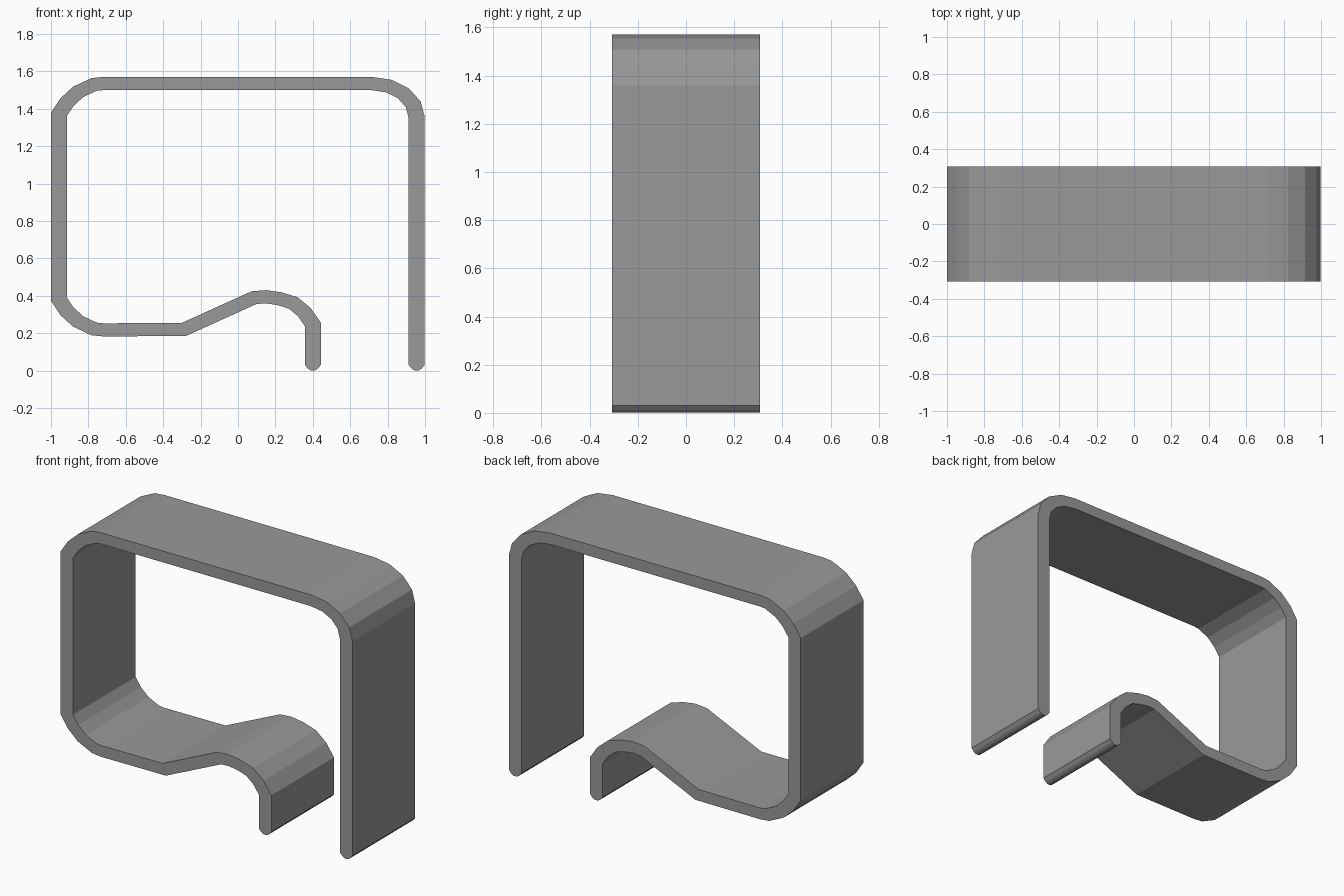
import bpy, bmesh
from math import cos, sin, radians
from mathutils import Vector

cube = bpy.data.objects.get("Cube")
if cube:
    bpy.data.objects.remove(cube, do_unlink=True)

HALF_WIDTH = 0.307
HALF_THICK = 0.035
STRETCH = 1.22  # walls are thicker sideways than vertically


def material(name, color):
    mat = bpy.data.materials.new(name)
    mat.use_nodes = True
    mat.diffuse_color = color
    mat.node_tree.nodes["Principled BSDF"].inputs["Base Color"].default_value = color
    return mat


# Centre line of the strip: right leg, top, left wall, floor, hooked lip
right_bend = [(0.715 + 0.24 * cos(radians(a)), 1.355 + 0.18 * sin(radians(a)))
              for a in (0, 22.5, 45, 67.5, 90)]
left_bend = [(-0.72, 1.535), (-0.77, 1.53), (-0.855, 1.49), (-0.915, 1.435), (-0.958, 1.37)]
MIRROR_Z = 1.753
lower_bend = [(x, MIRROR_Z - z) for x, z in reversed(left_bend)]
lip = [(-0.29, 0.22), (0.085, 0.39), (0.15, 0.395), (0.22, 0.385),
       (0.295, 0.362), (0.355, 0.312), (0.4, 0.247), (0.4, 0.03)]
path = [(0.955, 0.03)] + right_bend + left_bend + lower_bend + lip
points = [Vector((x / STRETCH, z)) for x, z in path]


# Offset the centre line to both sides with mitred joints
def normal(a, b):
    d = (b - a).normalized()
    return Vector((-d.y, d.x))


sides = ([], [])
for i, p in enumerate(points):
    before = normal(points[max(i - 1, 0)], points[max(i, 1)])
    last = len(points) - 1
    after = normal(points[min(i, last - 1)], points[min(i + 1, last)])
    miter = (before + after).normalized()
    offset = miter * HALF_THICK / miter.dot(after)
    sides[0].append(p + offset)
    sides[1].append(p - offset)

# Front strip of faces with blunt rounded tips, extruded through the depth
bm = bmesh.new()


def vert(p):
    return bm.verts.new((p.x * STRETCH, -HALF_WIDTH, p.y))


rows = [[vert(p) for p in side] for side in sides]
for i in range(len(points) - 1):
    bm.faces.new((rows[0][i], rows[0][i + 1], rows[1][i + 1], rows[1][i]))
for end in (0, -1):
    p, half = points[end], (sides[0][end] - points[end])
    tip = [vert(p + half * s - Vector((0, drop)))
           for s, drop in ((0.6, 0.02), (0.25, 0.029), (-0.25, 0.029), (-0.6, 0.02))]
    bm.faces.new([rows[0][end]] + tip + [rows[1][end]])

result = bmesh.ops.extrude_face_region(bm, geom=bm.faces[:], use_keep_orig=True)
moved = [g for g in result["geom"] if isinstance(g, bmesh.types.BMVert)]
bmesh.ops.translate(bm, vec=(0, 2 * HALF_WIDTH, 0), verts=moved)
bmesh.ops.recalc_face_normals(bm, faces=bm.faces[:])

mesh = bpy.data.meshes.new("bent_strip_clip")
bm.to_mesh(mesh)
bm.free()
mesh.materials.append(material("mid_grey", (0.32, 0.32, 0.32, 1)))
clip = bpy.data.objects.new("bent_strip_clip", mesh)
bpy.context.collection.objects.link(clip)
